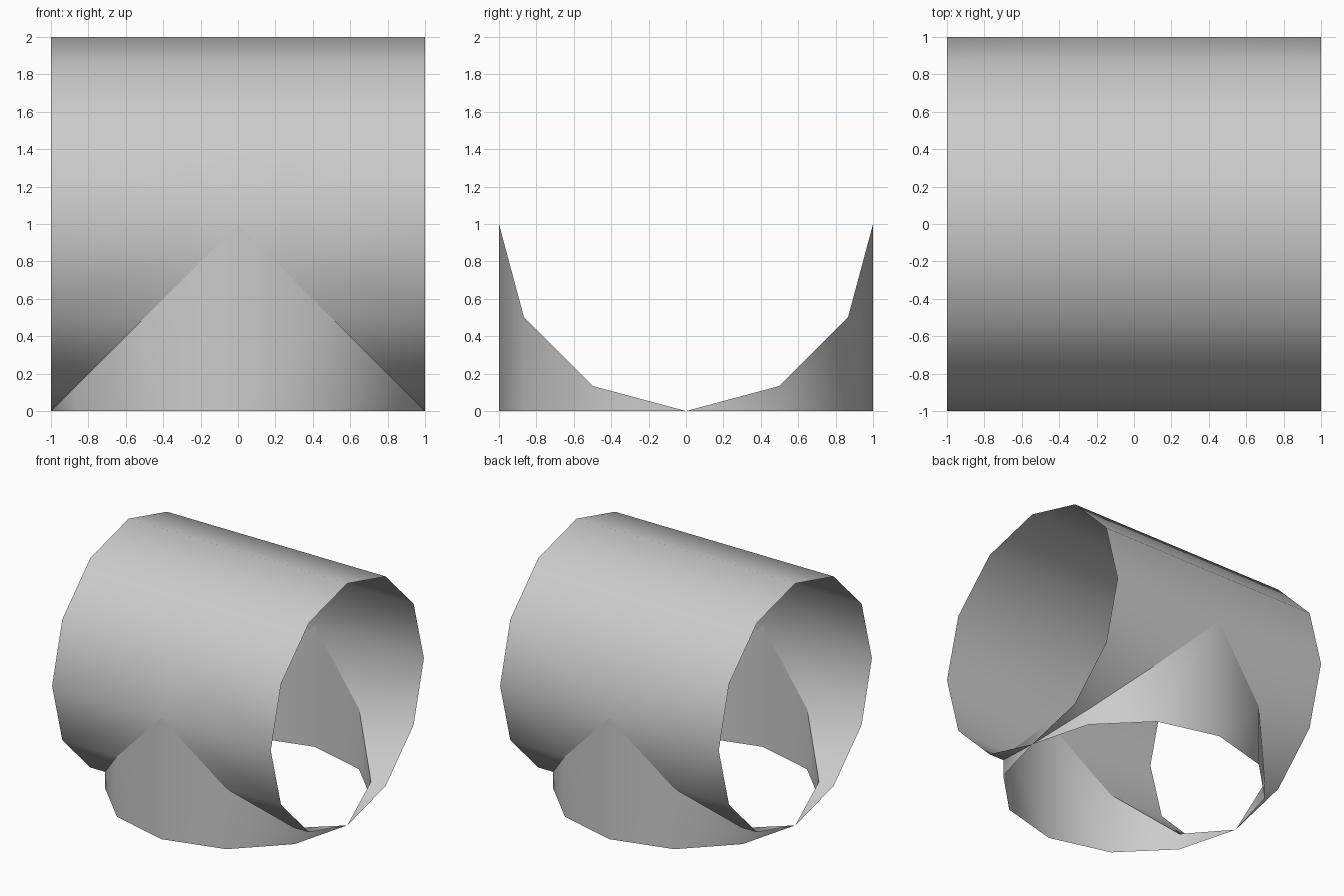
import bpy
import bmesh
from math import sin, cos, tau

cube = bpy.data.objects.get("Cube")
if cube:
    bpy.data.objects.remove(cube, do_unlink=True)

SIDES = 12
GREY = (0.6, 0.6, 0.6, 1.0)
grey = bpy.data.materials.new("light grey")
grey.use_nodes = True
grey.diffuse_color = GREY
grey.node_tree.nodes["Principled BSDF"].inputs["Base Color"].default_value = GREY


def ring(i):
    a = tau * (i % SIDES) / SIDES
    return cos(a), sin(a)


def build(name, faces):
    """Make a smooth open shell from a list of face corner lists."""
    bm = bmesh.new()
    for corners in faces:
        bm.faces.new([bm.verts.new(c) for c in corners])
    bmesh.ops.remove_doubles(bm, verts=bm.verts, dist=0.0001)
    bmesh.ops.dissolve_degenerate(bm, edges=bm.edges, dist=0.0001)
    bmesh.ops.recalc_face_normals(bm, faces=bm.faces)
    # Point the shell outwards from the tube crossing
    for f in bm.faces:
        c = f.calc_center_median()
        c.z -= 1
        if f.normal.dot(c) < 0:
            f.normal_flip()
        f.smooth = True
    mesh = bpy.data.meshes.new(name)
    bm.to_mesh(mesh)
    bm.free()
    mesh.materials.append(grey)
    obj = bpy.data.objects.new(name, mesh)
    bpy.context.collection.objects.link(obj)


# Horizontal tube along x, its underside cut to a mitre by the branch
tube = []
for side in (-1, 1):
    for i in range(SIDES):
        (y0, h0), (y1, h1) = ring(i), ring(i + 1)
        tube.append([(side * max(0, -h0), y0, 1 + h0), (side, y0, 1 + h0),
                     (side, y1, 1 + h1), (side * max(0, -h1), y1, 1 + h1)])
build("horizontal_tube", tube)

# Vertical branch, its wall rising to the same mitre
branch = []
for i in range(SIDES):
    (x0, y0), (x1, y1) = ring(i), ring(i + 1)
    branch.append([(x0, y0, 0), (x1, y1, 0),
                   (x1, y1, 1 - abs(x1)), (x0, y0, 1 - abs(x0))])
build("vertical_branch", branch)
